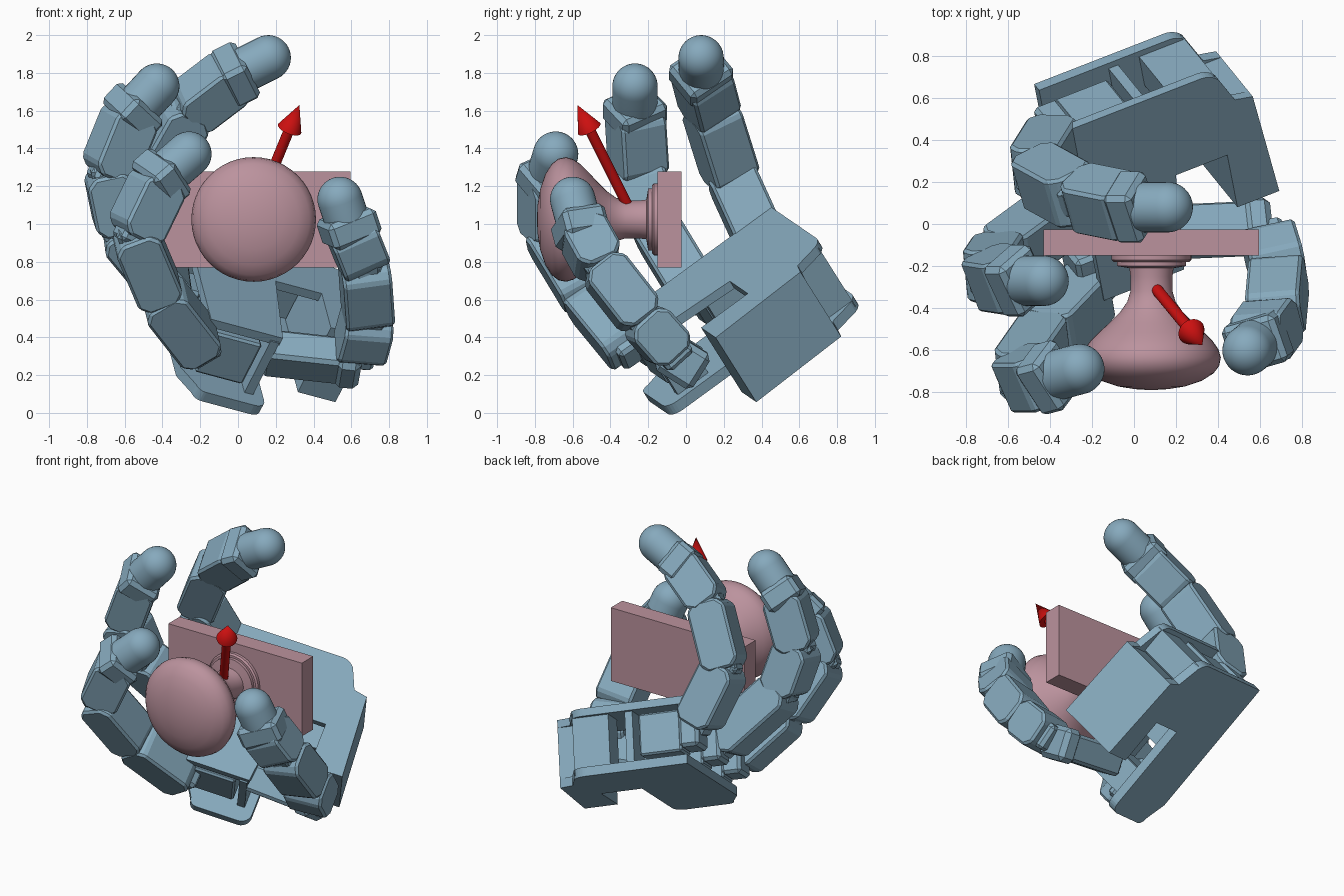
import bpy, bmesh, math
from mathutils import Vector as V, Matrix

if "Cube" in bpy.data.objects:
    bpy.data.objects.remove(bpy.data.objects["Cube"])

def material(name, rgb):
    m = bpy.data.materials.new(name)
    m.diffuse_color = (*rgb, 1)
    m.use_nodes = True
    m.node_tree.nodes["Principled BSDF"].inputs["Base Color"].default_value = m.diffuse_color
    return m

BLUE = material("blue", (0.24, 0.40, 0.51))
PINK = material("pink", (0.50, 0.29, 0.34))
RED = material("red", (0.60, 0.005, 0.005))

def finish(name, bm, mat, matrix=None, smooth=False, bevel=0, segs=1):
    if matrix:
        bm.transform(matrix)
    bmesh.ops.recalc_face_normals(bm, faces=bm.faces)
    me = bpy.data.meshes.new(name)
    bm.to_mesh(me)
    bm.free()
    ob = bpy.data.objects.new(name, me)
    bpy.context.collection.objects.link(ob)
    me.materials.append(mat)
    if bevel:
        mod = ob.modifiers.new("bevel", 'BEVEL')
        mod.width, mod.segments, mod.limit_method = bevel, segs, 'ANGLE'
    if smooth:
        bpy.context.view_layer.objects.active = ob
        ob.select_set(True)
        bpy.ops.object.shade_smooth_by_angle(angle=math.radians(35))
        ob.select_set(False)
    return ob

def frame(x, y, z, o):
    m = Matrix((x, y, z)).transposed().to_4x4()
    m.translation = o
    return m

def link_frame(p, q, ref):
    z = (q - p).normalized()
    x = (ref - z * ref.dot(z)).normalized()
    return frame(x, z.cross(x), z, p)

def prism(name, pts, lo, hi, mat, matrix, **kw):
    # outline in local xy, extruded along local z
    bm = bmesh.new()
    f = bm.faces.new([bm.verts.new((x, y, lo)) for x, y in pts])
    ex = bmesh.ops.extrude_face_region(bm, geom=[f])
    bmesh.ops.translate(bm, vec=(0, 0, hi - lo),
                        verts=[v for v in ex['geom'] if isinstance(v, bmesh.types.BMVert)])
    return finish(name, bm, mat, matrix, **kw)

def box(name, lo, hi, mat, matrix=None, **kw):
    pts = [(lo[0], lo[1]), (hi[0], lo[1]), (hi[0], hi[1]), (lo[0], hi[1])]
    return prism(name, pts, lo[2], hi[2], mat, matrix, **kw)

def lathe(name, prof, mat, matrix, n=48):
    # (radius, height) profile spun about local z
    bm = bmesh.new()
    vs = [bm.verts.new((r, 0, h)) for r, h in prof]
    es = [bm.edges.new(pair) for pair in zip(vs, vs[1:])]
    bmesh.ops.spin(bm, geom=vs + es, axis=(0, 0, 1), cent=(0, 0, 0),
                   angle=math.tau, steps=n, use_duplicate=False)
    bmesh.ops.remove_doubles(bm, verts=bm.verts, dist=1e-4)
    return finish(name, bm, mat, matrix, smooth=True)

# door plate and knob
box("door_plate", (-0.43, -0.15, 0.77), (0.595, -0.025, 1.278), PINK)
knob = [(0, .145), (.19, .145), (.19, .17), (.18, .18), (.165, .18), (.165, .2), (.105, .21),
        (.10, .25), (.10, .32), (.115, .37), (.15, .42), (.20, .47), (.25, .515), (.29, .555),
        (.318, .595), (.33, .635), (.322, .675), (.295, .71), (.24, .745), (.16, .772), (.08, .785), (0, .79)]
lathe("door_knob", knob, PINK, frame(V((1, 0, 0)), V((0, 0, 1)), V((0, -1, 0)), V((.083, 0, 1.024))))

# arrow
p, q = V((.115, -.32, 1.12)), V((.325, -.575, 1.63))
L = (q - p).length
lathe("arrow", [(0, -.02), (.028, -.02), (.028, L - .15), (.066, L - .15), (0, L)], RED,
      link_frame(p, q, V((1, 0, 0))), 24)

# palm axes: E to the wrist, R along the finger row, third axis out of the palm
E = V((.9, .35, -.24)).normalized()
R = V((-.18, .79, .59))
R = (R - E * R.dot(E)).normalized()
PALM = frame(E, R, E.cross(R), V((-.3, .45, 1.09)))

def arc(cx, cy, r, a0, a1, n=6):
    return [(cx + r * math.cos(math.radians(a0 + (a1 - a0) * i / n)),
             cy + r * math.sin(math.radians(a0 + (a1 - a0) * i / n))) for i in range(n + 1)]

wrist = arc(.68, -.11, .11, 90, 35) + [(.83, -.19), (.92, -.21), (.96, -.79)]
notch = [(.74, -.79), (.74, -.48), (.47, -.48)]
prism("palm_front_plate", [(0, 0)] + wrist + notch + [(.42, -1.02), (0, -1.02)], -.05, 0, BLUE, PALM)
prism("palm_back_plate", [(0, 0)] + wrist + notch + arc(.40, -1.06, .07, 0, -90) + arc(.12, -1.08, .05, 270, 180)
      + [(0, -.95)], -.44, -.38, BLUE, PALM)
prism("wrist_block", [(.74, -.21), (.92, -.21), (.96, -.79), (.74, -.79)], -.42, -.01, BLUE, PALM)
box("palm_side_wall", (.52, -.2, -.42), (.76, -.03, -.02), BLUE, PALM)
for i, b in enumerate((-.13, -.54, -.93)):
    box(f"finger_motor_{i}", (.05, b - .10, -.34), (.33, b + .08, -.07), BLUE, PALM, bevel=.012)
    box(f"motor_bracket_{i}", (-.07, b - .1, -.32), (.06, b + .1, -.10), BLUE, PALM, bevel=.02)
    box(f"motor_rib_{i}", (.36, b - .1, -.4), (.41, b + .1, -.03), BLUE, PALM)

# thumb motor reaching from the palm
p, q = V((.14, -.04, .32)), V((.60, -.02, .27))
T = link_frame(p, q, V((0, .5, .8)))
L = (q - p).length
box("thumb_motor", (-.09, -.11, 0), (.09, .11, L), BLUE, T, bevel=.02)
box("thumb_bracket", (-.11, -.12, L - .08), (.11, .12, L + .05), BLUE, T, bevel=.03)

def link(name, p, q, ref, w, t):
    # chamfered shell with a slimmer joint core
    m = link_frame(p, q, ref)
    n = (q - p).length
    swap = m @ Matrix(((0, 0, 1, 0), (1, 0, 0, 0), (0, 1, 0, 0), (0, 0, 0, 1)))
    g, c = -.015, .05
    side = [(-t + c, g), (t - c, g), (t, g + c), (t, n - g - c), (t - c, n - g), (-t + c, n - g),
            (-t, n - g - c), (-t, g + c)]
    prism(name + "_shell", side, -w, w, BLUE, swap, bevel=.015)
    box(name + "_core", (-w * .6, -t * .7, -.06), (w * .6, t * .7, n + .06), BLUE, m, bevel=.02)

def finger(name, pts, ref):
    # points run from fingertip to base
    pts = [V(p) for p in pts]
    d = (pts[0] - pts[1]).normalized()
    tip = [(0, -.14), (.12, -.14)] + [(.12 * math.cos(a), .12 * math.sin(a))
                                      for a in [i * math.pi / 20 for i in range(10)]] + [(0, .12)]
    lathe(name + "_tip", tip, BLUE, link_frame(pts[0], pts[0] + d, ref), 32)
    box(name + "_tip_socket", (-.14, -.12, -.07), (.14, .12, .08), BLUE,
        link_frame(pts[1], pts[0], ref), bevel=.025)
    for i in range(1, len(pts) - 1):
        link(f"{name}_link_{i}", pts[i], pts[i + 1], ref, .13, .125)

finger("index_finger", [(.16, .08, 1.88), (-.02, .08, 1.79), (-.27, .13, 1.60), (-.47, .24, 1.25), (-.37, .40, .90)], R)
finger("middle_finger", [(-.43, -.27, 1.73), (-.56, -.27, 1.59), (-.69, -.25, 1.27), (-.63, -.16, .98), (-.33, .06, .62)], R)
finger("ring_finger", [(-.26, -.69, 1.37), (-.41, -.73, 1.24), (-.55, -.73, .95), (-.41, -.53, .62), (-.19, -.30, .34)], R)
finger("thumb", [(.54, -.60, 1.13), (.59, -.56, .98), (.67, -.45, .78), (.69, -.23, .50), (.64, -.07, .32)], E)
